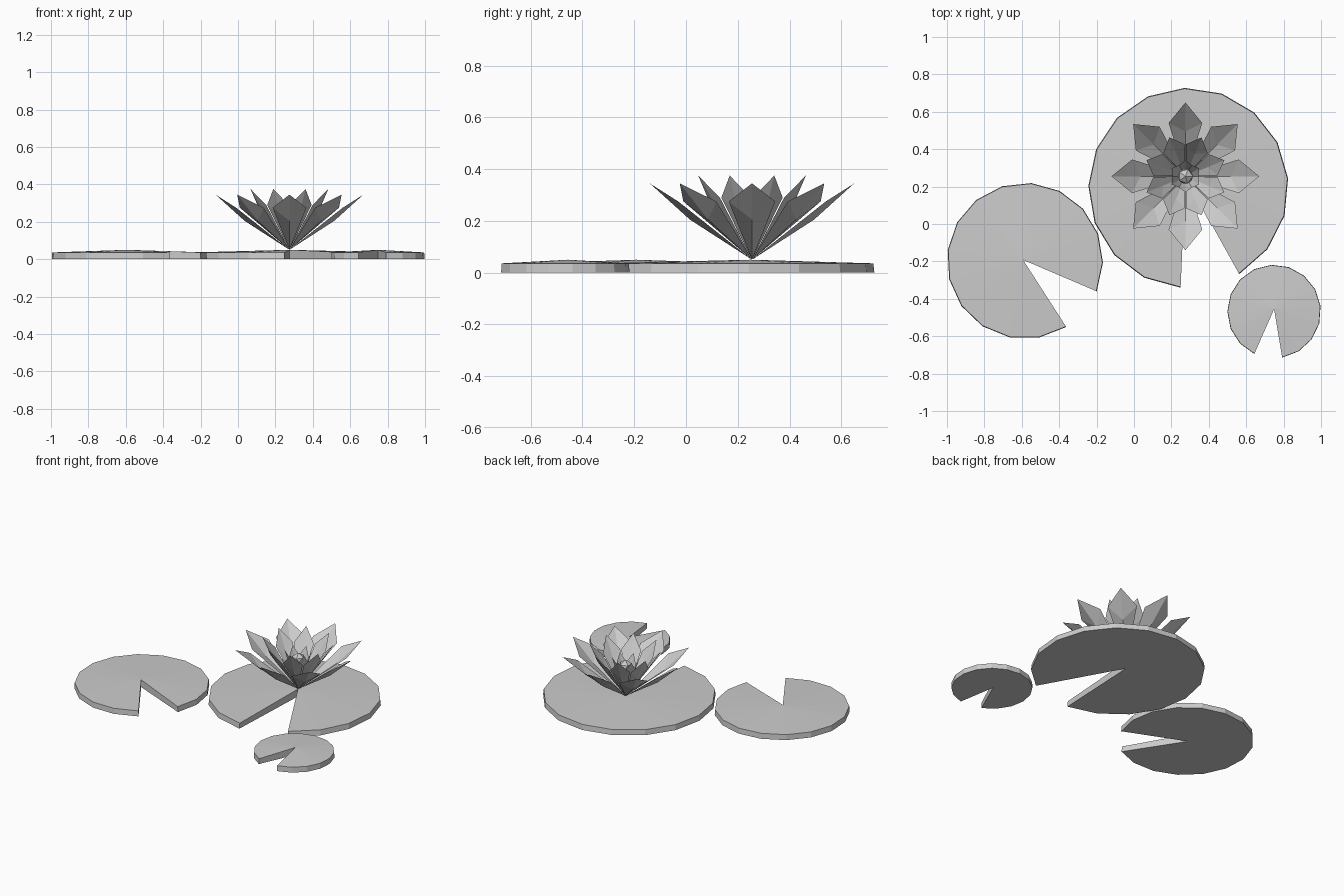
import bpy
import bmesh
from math import radians, cos, sin, pi
from mathutils import Vector, Matrix

cube = bpy.data.objects.get("Cube")
if cube:
    bpy.data.objects.remove(cube, do_unlink=True)

grey = bpy.data.materials.new("plain grey")
grey.use_nodes = True
COLOUR = (0.6, 0.6, 0.6, 1)
grey.diffuse_color = COLOUR
grey.node_tree.nodes["Principled BSDF"].inputs["Base Color"].default_value = COLOUR

FLOWER = Vector((0.275, 0.255, 0.05))


def finish(bm, name):
    mesh = bpy.data.meshes.new(name)
    bm.to_mesh(mesh)
    bm.free()
    mesh.materials.append(grey)
    obj = bpy.data.objects.new(name, mesh)
    bpy.context.collection.objects.link(obj)
    return obj


def lily_pad(name, centre, hub, radius, start):
    """Notched disc whose top rises gently to the hub of the notch."""
    bm = bmesh.new()
    count, sweep, rim = 16, radians(325), 0.036
    low, high = [bm.verts.new((*hub, 0))], [bm.verts.new((*hub, 0.05))]
    for i in range(count):
        a = radians(start) + sweep * i / (count - 1)
        for ring, r, z in ((low, radius, 0), (high, radius * 0.993, rim)):
            ring.append(bm.verts.new((centre[0] + r * cos(a), centre[1] + r * sin(a), z)))
    bm.faces.new(low[::-1])
    for i in range(1, count):
        bm.faces.new((high[0], high[i], high[i + 1]))
    for i in range(count + 1):
        j = (i + 1) % (count + 1)
        bm.faces.new((low[i], low[j], high[j], high[i]))
    return finish(bm, name)


def petal_ring(name, count, turn, keel, shoulder, tip):
    """Ring of cupped, keeled petals that share the flower's base point."""
    bm = bmesh.new()
    for i in range(count):
        spin = Matrix.Rotation(turn + 2 * pi * i / count, 3, "Z")
        r, w, z = shoulder
        points = [(0, 0, 0.05), (r, -w, z), (tip[0], 0, tip[1]), (r, w, z), (keel[0], 0, keel[1])]
        base, right, end, left, mid = [
            bm.verts.new(spin @ (Vector(p) - Vector((0, 0, FLOWER.z))) + FLOWER) for p in points]
        for a, b in ((base, right), (right, end), (end, left), (left, base)):
            bm.faces.new((a, b, mid))
    return finish(bm, name)


# Floating leaves
lily_pad("large_pad", (0.291, 0.193), (0.275, 0.25), 0.535, -59.5)
lily_pad("medium_pad", (-0.583, -0.197), (-0.593, -0.192), 0.417, -23)
lily_pad("small_pad", (0.749, -0.468), (0.749, -0.455), 0.25, -80)

# Flower: three rings of petals, from the outside in
petal_ring("outer_petals", 8, 0, (0.24, 0.205), (0.285, 0.09, 0.275), (0.395, 0.345))
petal_ring("middle_petals", 8, pi / 8, (0.13, 0.225), (0.16, 0.062, 0.29), (0.225, 0.375))
petal_ring("inner_petals", 6, pi / 6, (0.05, 0.2), (0.06, 0.035, 0.25), (0.085, 0.31))

# Flower heart
bm = bmesh.new()
bmesh.ops.create_icosphere(bm, subdivisions=1, radius=0.045,
                           matrix=Matrix.Translation((FLOWER.x, FLOWER.y, 0.25)))
finish(bm, "flower_heart")
